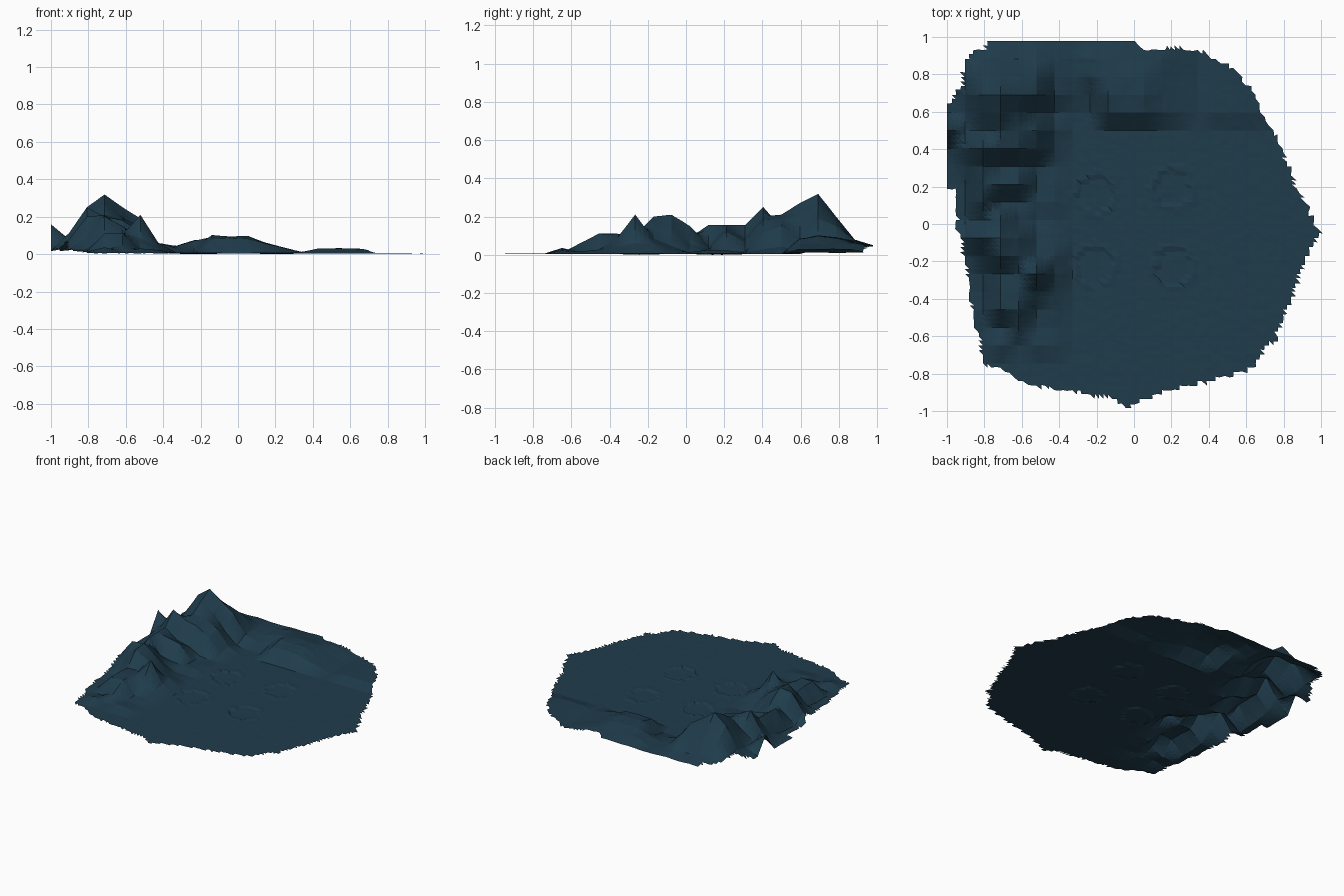
import bpy, bmesh, math, random
from mathutils import Vector, noise

if "Cube" in bpy.data.objects:
    bpy.data.objects.remove(bpy.data.objects["Cube"])

random.seed(4)
CELL = 0.0957            # coarse mountain lattice spacing
SUB = 4                  # fine cells per coarse cell
N = 21
X0, Y0 = -1.0, 0.978     # back left corner of the lattice
FLOOR = 0.005

# Ragged outline of the island, seen from the top
OUTLINE = [(-.73, 1), (0, 1), (.05, .93), (.25, .95), (.4, .9), (.53, .83), (.63, .72),
           (.68, .6), (.75, .5), (.81, .35), (.87, .2), (.95, .05), (.995, -.04), (.93, -.15),
           (.88, -.3), (.82, -.45), (.75, -.62), (.61, -.78), (.4, -.84), (.2, -.88),
           (.03, -.95), (-.05, -.98), (-.12, -.93), (-.4, -.89), (-.6, -.85), (-.7, -.78),
           (-.8, -.75), (-.83, -.6), (-.87, -.4), (-.89, -.25), (-.95, 0), (-.95, .18),
           (-1.02, .2), (-1.02, .62), (-.92, .72), (-.9, .88), (-.81, .94)]

# Peaks as (column, row, height) on the lattice
PEAKS = [(3, 3, .32), (2, 3, .25), (4, 3, .25), (5, 3, .19), (3, 4, .27), (2, 4, .2),
         (4, 4, .2), (3, 2, .2), (2, 6, .25), (3, 6, .2), (3, 5, .21), (0, 5, .16),
         (1, 1, .04), (4, 5, .19), (5, 5, .15), (4, 6, .18), (5, 6, .12), (5, 1, .1),
         (5, 2, .15), (2, 7, .155), (2, 8, .155), (2, 9, .155), (3, 8, .14), (4, 8, .12),
         (2, 11, .2), (3, 10, .15), (4, 11, .14), (3, 11, .21), (3, 12, .2), (4, 12, .15),
         (5, 13, .21), (4, 14, .11), (3, 14, .11), (3, 15, .11), (4, 15, .11), (4, 16, .06),
         (3, 17, .04), (5, 17, .03)]

# Height limits: skyline from the front (x), from the side (y), and the back ridge (y)
FRONT = [(-1, .16), (-.95, .12), (-.9, .11), (-.81, .25), (-.713, .32), (-.617, .25),
         (-.52, .21), (-.426, .06), (-.33, .045), (-.22, .08), (-.13, .105), (-.05, .095),
         (.04, .105), (.15, .065), (.33, .01), (.43, .032), (.7, .032), (.78, .005)]
SIDE = [(-.76, .005), (-.6, .05), (-.47, .11), (-.36, .115), (-.27, .21), (-.08, .21),
        (.02, .19), (.07, .155), (.3, .155), (.4, .25), (.5, .24), (.69, .32),
        (.785, .2), (.88, .08), (.98, .05)]
RIDGE = [(.5, .005), (.6, .09), (.69, .11), (.79, .1), (.88, .075), (.98, .05)]
CRATERS = [(-.21, .16), (.21, .19), (-.21, -.22), (.21, -.23)]


def profile(pts, t):
    if t <= pts[0][0]:
        return pts[0][1]
    for (a, u), (b, v) in zip(pts, pts[1:]):
        if t <= b:
            return u + (v - u) * (t - a) / (b - a)
    return pts[-1][1]


def inside(x, y):
    hit = False
    for (ax, ay), (bx, by) in zip(OUTLINE, OUTLINE[1:] + OUTLINE[:1]):
        if (ay > y) != (by > y) and x < ax + (bx - ax) * (y - ay) / (by - ay):
            hit = not hit
    return hit


def coarse_height(i, j):
    x, y = X0 + i * CELL, Y0 - j * CELL
    slope = .14 if i < 2 else .11                        # the outer left flank falls faster
    h = max(p - slope * math.hypot(i - a, j - b) * random.uniform(.85, 1.15) for a, b, p in PEAKS)
    if y > .49:
        back = y - .16 if x < -.15 and y < .8 else y     # ridge foot sits further back on the left
        h = max(h, min(profile(FRONT, x), profile(RIDGE, back)) * random.uniform(.85, 1))
    # Low foothills beside the left range
    if i < 7 and y > -.7:
        h = max(h, random.uniform(.01, .03))
    return max(FLOOR, min(h, profile(FRONT, x), profile(SIDE, y)))


lattice = [[coarse_height(i, j) for j in range(N + 1)] for i in range(N + 1)]


def height(x, y):
    # Straight interpolation keeps the mountains faceted
    u = min(max((x - X0) / CELL, 0), N - .0001)
    v = min(max((Y0 - y) / CELL, 0), N - .0001)
    i, j = int(u), int(v)
    u, v = u - i, v - j
    a, b = lattice[i][j], lattice[i + 1][j]
    c, d = lattice[i][j + 1], lattice[i + 1][j + 1]
    z = (a * (1 - u) + b * u) * (1 - v) + (c * (1 - u) + d * u) * v
    # Shallow ragged craters with a low rim
    for cx, cy in CRATERS:
        r = math.hypot(x - cx, y - cy) + .025 * noise.noise(Vector((x, y, 0)) * 18)
        if r < .095:
            z -= .004
        elif r < .125:
            z += .003
    return max(0, z + .0015 * noise.noise(Vector((x, y, 3)) * 25))


# Terrain sheet
bm = bmesh.new()
n, step = N * SUB, CELL / SUB
grid = []
for i in range(n + 1):
    row = []
    for j in range(n + 1):
        x, y = X0 + i * step, Y0 - j * step
        if i % SUB and j % SUB:
            x += random.uniform(-.2, .2) * step
            y += random.uniform(-.2, .2) * step
        row.append(bm.verts.new((x, y, height(x, y))))
    grid.append(row)
for i in range(n):
    for j in range(n):
        a, b, c, d = grid[i][j], grid[i][j + 1], grid[i + 1][j + 1], grid[i + 1][j]
        for tri in ((a, b, c), (a, c, d)):
            m = sum((v.co for v in tri), Vector()) / 3
            k = 1 + .02 * noise.noise(m * 22)
            if inside(m.x * k, m.y * k):
                bm.faces.new(tri)
bmesh.ops.delete(bm, geom=[v for v in bm.verts if not v.link_faces], context='VERTS')
mesh = bpy.data.meshes.new("terrain")
bm.to_mesh(mesh)
bm.free()
terrain = bpy.data.objects.new("terrain", mesh)
bpy.context.collection.objects.link(terrain)

mat = bpy.data.materials.new("dark_slate_blue")
mat.diffuse_color = (.014, .045, .071, 1)
mat.use_nodes = True
mat.node_tree.nodes["Principled BSDF"].inputs["Base Color"].default_value = mat.diffuse_color
mesh.materials.append(mat)
